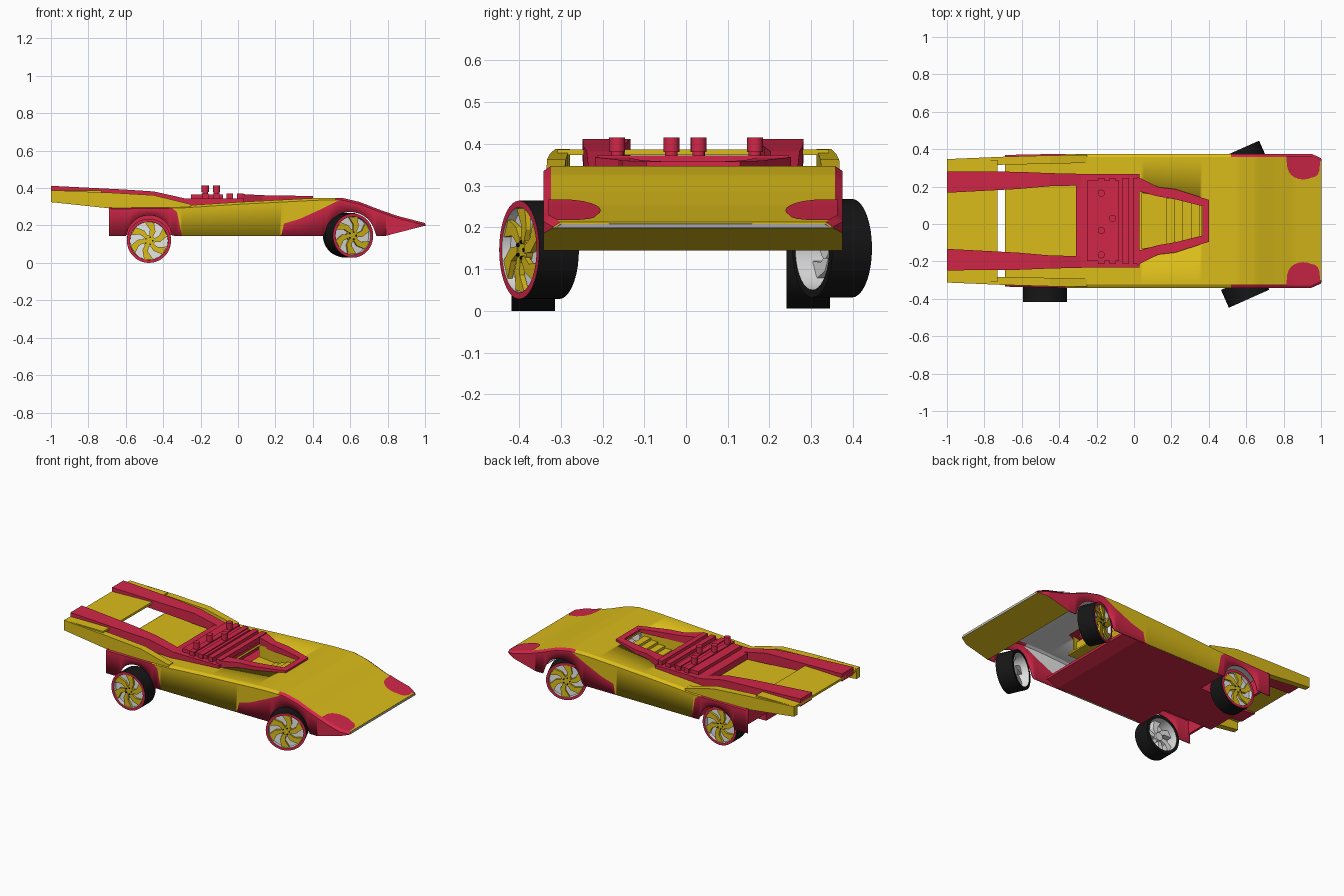
import bpy, bmesh, math
from math import sin, cos, pi, radians, sqrt

cube = bpy.data.objects.get("Cube")
if cube:
    bpy.data.objects.remove(cube, do_unlink=True)


def material(name, rgb):
    m = bpy.data.materials.new(name)
    m.use_nodes = True
    m.diffuse_color = (*rgb, 1)
    m.node_tree.nodes["Principled BSDF"].inputs["Base Color"].default_value = (*rgb, 1)
    return m


YELLOW = material("yellow paint", (0.70, 0.50, 0.01))
RED = material("red paint", (0.64, 0.02, 0.065))
BLACK = material("black rubber", (0.008, 0.008, 0.008))
WHITE = material("white lining", (0.8, 0.8, 0.8))
YC = 0.017  # middle of the body


def make(name, bm, mats, smooth=False):
    mesh = bpy.data.meshes.new(name)
    bm.to_mesh(mesh)
    bm.free()
    for m in mats:
        mesh.materials.append(m)
    ob = bpy.data.objects.new(name, mesh)
    bpy.context.collection.objects.link(ob)
    if smooth:
        bpy.ops.object.select_all(action="DESELECT")
        ob.select_set(True)
        bpy.context.view_layer.objects.active = ob
        bpy.ops.object.shade_smooth_by_angle(angle=radians(25))
    return ob


def interp(keys, x):
    if x <= keys[0][0]:
        return keys[0][1]
    for (xa, a), (xb, b) in zip(keys, keys[1:]):
        if x <= xb:
            return a + (b - a) * (x - xa) / (xb - xa)
    return keys[-1][1]


def bar(name, mat, stations):
    """Loft a rectangular section along x: (x, y0, y1, z0, z1)."""
    bm = bmesh.new()
    rings = [[bm.verts.new(p) for p in
              ((x, a, c), (x, b, c), (x, b, d), (x, a, d))]
             for x, a, b, c, d in stations]
    for p, q in zip(rings, rings[1:]):
        for i in range(4):
            j = (i + 1) % 4
            bm.faces.new((p[i], p[j], q[j], q[i]))
    bm.faces.new(rings[0])
    bm.faces.new(rings[-1])
    bmesh.ops.recalc_face_normals(bm, faces=bm.faces)
    return make(name, bm, [mat])


def box(name, mat, x0, x1, half, z0, z1):
    return bar(name, mat, [(x, YC - half, YC + half, z0, z1) for x in (x0, x1)])


def pair(name, mat, stations):
    """Two mirrored bars; y given as offsets from the body middle."""
    for side, s in (("right", -1), ("left", 1)):
        bar(f"{name}_{side}", mat,
            [(x, YC + s * a, YC + s * b, c, d) for x, a, b, c, d in stations])


# Body shell: stations along the length with wheel arches and a colour line
TOP = [(-0.69, 0.30), (-0.31, 0.305), (0, 0.325), (0.42, 0.347), (0.56, 0.347),
       (0.65, 0.326), (0.75, 0.287), (0.85, 0.252), (1, 0.213)]
LINE = [(-0.36, 0.30), (-0.325, 0.27), (-0.30, 0.14), (0.23, 0.14), (0.245, 0.21),
        (0.33, 0.235), (0.45, 0.29), (0.55, 0.34)]
WIDTH = [(-0.69, 0.352), (-0.4, 0.358), (0.95, 0.358), (1, 0.335)]
ARCHES = [(-0.475, 0.13, 0.124), (0.60, 0.137, 0.135)]


def bottom(x):
    z = interp([(0.79, 0.145), (1, 0.199)], x)
    for xc, zc, r in ARCHES:
        if abs(x - xc) < r:
            z = max(z, zc + sqrt(r * r - (x - xc) ** 2))
    return z


def section(x):
    zt, zb, w = interp(TOP, x), bottom(x), interp(WIDTH, x)
    sh = max(zt - 0.012, zb + 0.001)
    zm = min(max(interp(LINE, x), zb), sh)
    c = interp([(0.04, 0.15), (0.36, 0.10)], x)
    half = [(w, zb), (w, zm), (w, sh), (w - 0.018, zt), (c, zt)]
    pts = [(-o, z) for o, z in half] + half[::-1]
    return [(x, YC + o, z) for o, z in pts]


xs = sorted({round(-0.69 + 0.013 * i, 3) for i in range(130)} | {0.04, 0.36, 0.79, 1.0})
bm = bmesh.new()
rings = [[bm.verts.new(p) for p in section(x)] for x in xs]
for x, x2, a, b in zip(xs, xs[1:], rings, rings[1:]):
    mid = (x + x2) / 2
    for j in range(9):
        if j == 4 and 0.04 < mid < 0.36:
            continue  # cockpit opening
        f = bm.faces.new((a[j], b[j], b[j + 1], a[j + 1]))
        chamfer = j in (2, 6) and (mid > 0.52 or mid < -0.36)
        f.material_index = int(j in (0, 8) or chamfer)
    if mid > 0.79:
        bm.faces.new((a[9], b[9], b[0], a[0]))
bm.faces.new(rings[-1])
bmesh.ops.remove_doubles(bm, verts=bm.verts, dist=0.0002)
bmesh.ops.dissolve_degenerate(bm, edges=bm.edges, dist=0.0002)
shell = make("body_shell", bm, [YELLOW, RED, WHITE, RED], smooth=True)
solid = shell.modifiers.new("thickness", "SOLIDIFY")
solid.thickness, solid.offset, solid.material_offset = 0.006, -1, 2

# Rounded red patches on the nose corners
for side, s in (("right", -1), ("left", 1)):
    bm = bmesh.new()
    for i in range(12):
        ring = []
        for k in (i, i + 1):
            x = 0.905 - 0.09 * cos(pi * k / 12)
            w = interp(WIDTH, x) - 0.012
            depth = 0.125 * sin(pi * k / 12) ** 0.6 if 0 < k < 12 else 0
            z = interp(TOP, x) + 0.003
            ring.append([bm.verts.new((x, YC + s * o, z)) for o in (w, w - depth)])
        (a, b), (c, d) = ring
        bm.faces.new((a, c, d, b) if s < 0 else (a, b, d, c))
    bmesh.ops.remove_doubles(bm, verts=bm.verts, dist=0.0005)
    bmesh.ops.recalc_face_normals(bm, faces=bm.faces)
    if sum(f.normal.z for f in bm.faces) < 0:
        bmesh.ops.reverse_faces(bm, faces=bm.faces)
    make(f"nose_patch_{side}", bm, [RED])

# Underbody
bar("floor_pan", RED, [(-0.34, YC - 0.35, YC + 0.35, 0.147, 0.18),
                       (0.28, YC - 0.35, YC + 0.35, 0.147, 0.18),
                       (0.36, YC - 0.35, YC + 0.35, 0.175, 0.19)])
box("rear_floor", RED, -0.685, -0.33, 0.16, 0.15, 0.295)
box("rear_panel", RED, -0.69, -0.675, 0.345, 0.20, 0.298)

# Tail: side walls, end plate, long rails
pair("tail_wall", YELLOW, [(-1, 0.295, 0.33, 0.325, 0.388), (-0.69, 0.30, 0.343, 0.292, 0.376),
                           (-0.45, 0.305, 0.35, 0.29, 0.362), (-0.25, 0.31, 0.352, 0.28, 0.313)])
box("tail_plate", YELLOW, -1, -0.73, 0.325, 0.373, 0.387)
pair("tail_rail", RED, [(-1, 0.15, 0.265, 0.365, 0.412), (-0.62, 0.17, 0.262, 0.335, 0.393),
                        (-0.45, 0.185, 0.255, 0.315, 0.382), (-0.24, 0.19, 0.25, 0.30, 0.335)])

# Engine block with ridges and stacks
box("engine_block", RED, -0.31, 0.03, 0.25, 0.295, 0.345)
box("engine_cover", RED, -0.25, -0.08, 0.215, 0.33, 0.366)
for i, x in enumerate((-0.175, -0.115, -0.045, 0.012)):
    box(f"engine_ridge_{i}", RED, x - 0.017, x + 0.017, 0.23, 0.33, 0.372)
for i, (x, y) in enumerate([(-0.175, -0.165), (-0.175, 0.165), (-0.175, -0.035), (-0.115, 0.03)]):
    bm = bmesh.new()
    for r, z0, z1 in ((0.015, 0.35, 0.39), (0.019, 0.38, 0.415)):
        made = bmesh.ops.create_cone(bm, cap_ends=True, segments=16, radius1=r,
                                     radius2=r, depth=z1 - z0)
        bmesh.ops.translate(bm, verts=made["verts"], vec=(x, y, (z0 + z1) / 2))
    make(f"engine_stack_{i}", bm, [RED], smooth=True)

# Cockpit tub, stepped seat and red surround
box("cockpit_floor", YELLOW, 0.03, 0.37, 0.155, 0.24, 0.25)
pair("cockpit_wall", YELLOW, [(0.03, 0.15, 0.16, 0.24, 0.325), (0.37, 0.10, 0.11, 0.24, 0.343)])
for i in range(4):
    x = 0.17 + 0.045 * i
    box(f"cockpit_step_{i}", YELLOW, x, x + 0.045, 0.12 - 0.006 * i, 0.245, 0.262 + 0.016 * i)
pair("cockpit_frame", RED, [(0.02, 0.16, 0.235, 0.315, 0.368), (0.13, 0.13, 0.18, 0.32, 0.362),
                            (0.22, 0.115, 0.17, 0.325, 0.36), (0.40, 0.07, 0.112, 0.34, 0.358)])
box("cockpit_crossbar", RED, 0.365, 0.402, 0.105, 0.338, 0.358)

# Wheel mesh: axis along y, outer face towards -y
R, H = 0.118, 0.052


def prism(bm, outline, y0, y1, mat):
    lo, hi = ([bm.verts.new((x, y, z)) for x, z in outline] for y in (y0, y1))
    n = len(outline)
    faces = [bm.faces.new(lo), bm.faces.new(hi)]
    faces += [bm.faces.new((lo[i], lo[(i + 1) % n], hi[(i + 1) % n], hi[i])) for i in range(n)]
    for f in faces:
        f.material_index = mat


def polar(r, a):
    return (r * cos(a), r * sin(a))


def circle(r, n, cx=0, cz=0):
    return [(cx + r * cos(2 * pi * i / n), cz + r * sin(2 * pi * i / n)) for i in range(n)]


bm = bmesh.new()
N = 36
profile = [(0.102, -H), (R, -H), (R, H), (0.100, H)]
tire = [[bm.verts.new((x, y, z)) for x, z in circle(r, N)] for r, y in profile]
for k, mat in enumerate((1, 2, 2, 3)):
    a, b = tire[k], tire[(k + 1) % 4]
    for i in range(N):
        j = (i + 1) % N
        bm.faces.new((a[i], a[j], b[j], b[i])).material_index = mat
prism(bm, circle(0.101, N), -H + 0.022, -H + 0.028, 3)
prism(bm, circle(0.032, 20), -H + 0.006, -H + 0.024, 0)
prism(bm, circle(0.025, 20), -H + 0.024, 0.02, 3)
for k in range(6):
    t = k * pi / 3
    blade = [(0.022, 0.0, 0.40), (0.06, 0.18, 0.27), (0.102, 0.5, 0.24)]
    outline = [polar(r, t + s - w) for r, s, w in blade]
    outline += [polar(r, t + s + w) for r, s, w in reversed(blade)]
    prism(bm, outline, -H + 0.003, -H + 0.016, 0)
    prism(bm, outline, -H + 0.026, -H + 0.06, 3)
for k in range(5):
    cx, cz = polar(0.02, 2 * pi * k / 5)
    prism(bm, circle(0.0045, 8, cx, cz), -H + 0.001, -H + 0.008, 2)
bmesh.ops.recalc_face_normals(bm, faces=bm.faces)
first = make("wheel_rear_right", bm, [YELLOW, RED, BLACK, WHITE], smooth=True)
first.location = (-0.476, -0.366, R)

# Remaining wheels share the mesh; the front pair is steered
for name, loc, turn in [("wheel_rear_left", (-0.476, 0.293, R + 0.006), 180),
                        ("wheel_front_right", (0.594, -0.352, 0.146), 24),
                        ("wheel_front_left", (0.582, 0.35, 0.15), 204)]:
    ob = bpy.data.objects.new(name, first.data)
    ob.location = loc
    ob.rotation_euler.z = radians(turn)
    bpy.context.collection.objects.link(ob)
